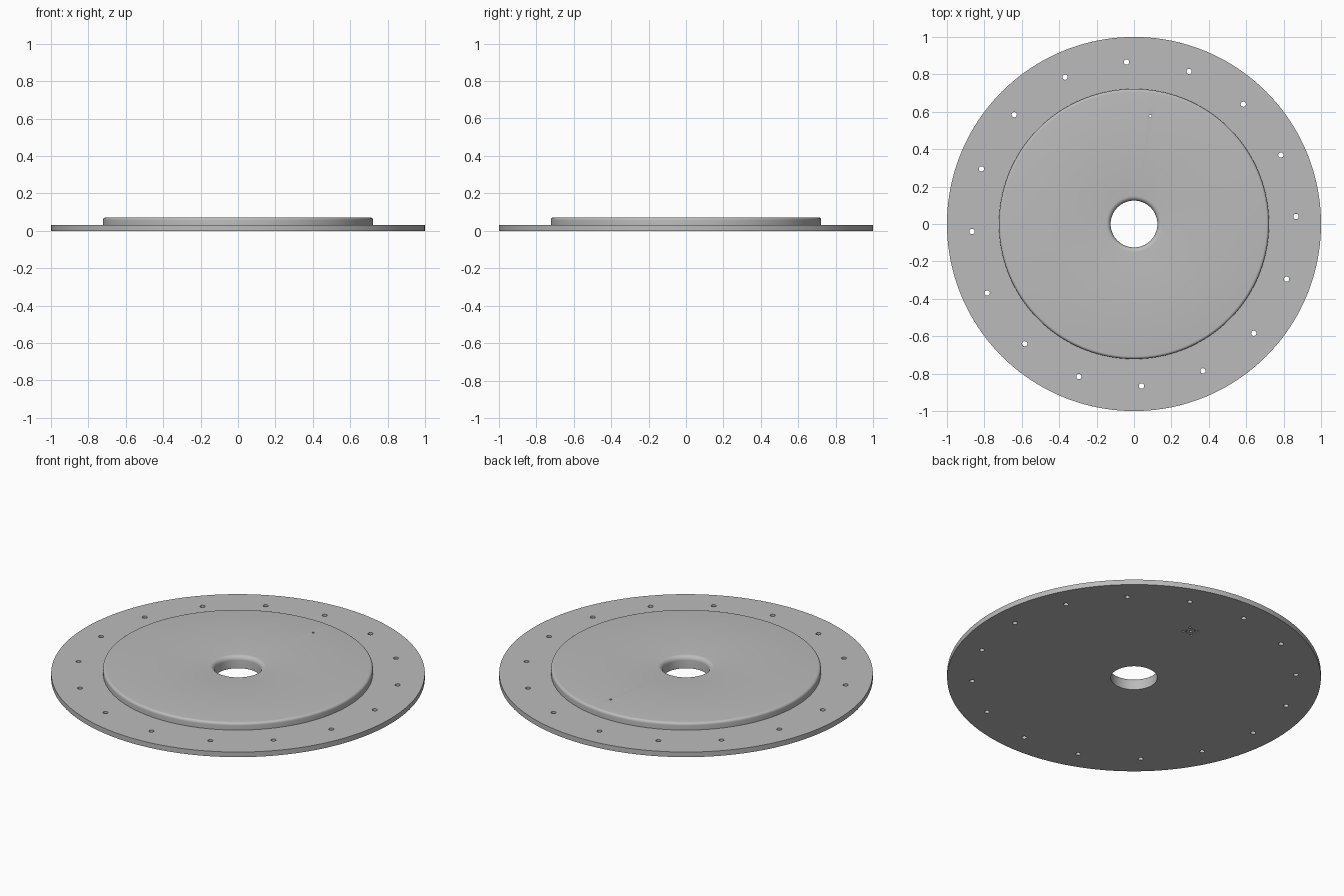
import bpy, bmesh, math
from mathutils import Matrix, Vector

old = bpy.data.objects.get("Cube")
if old:
    bpy.data.objects.remove(old, do_unlink=True)

SEGMENTS = 160
FLANGE_R, FLANGE_Z = 1.0, 0.03
HUB_R, HUB_Z, HUB_ROUND = 0.722, 0.072, 0.015
BORE_R, BORE_ROUND = 0.125, 0.025

steel = bpy.data.materials.new("plain grey metal")
steel.use_nodes = True
grey = (0.5, 0.5, 0.5, 1)
steel.diffuse_color = grey
steel.node_tree.nodes["Principled BSDF"].inputs["Base Color"].default_value = grey


def arc(cx, cz, r, start, end, steps=6):
    """Points of an arc in the radius/height plane, angles in degrees."""
    angles = [math.radians(start + (end - start) * i / steps) for i in range(steps + 1)]
    return [(cx + r * math.cos(a), cz + r * math.sin(a)) for a in angles]


def new_object(name, bm):
    mesh = bpy.data.meshes.new(name)
    bm.to_mesh(mesh)
    bm.free()
    obj = bpy.data.objects.new(name, mesh)
    bpy.context.collection.objects.link(obj)
    obj.data.materials.append(steel)
    return obj


# Flanged plate: closed cross-section turned about the vertical axis
profile = [(BORE_R, 0), (FLANGE_R, 0), (FLANGE_R, FLANGE_Z), (HUB_R, FLANGE_Z)]
profile += arc(HUB_R - HUB_ROUND, HUB_Z - HUB_ROUND, HUB_ROUND, 0, 90)
profile += arc(BORE_R + BORE_ROUND, HUB_Z - BORE_ROUND, BORE_ROUND, 90, 180)
bm = bmesh.new()
rings = []
for i in range(SEGMENTS):
    a = 2 * math.pi * i / SEGMENTS
    rings.append([bm.verts.new((r * math.cos(a), r * math.sin(a), z)) for r, z in profile])
for i, ring in enumerate(rings):
    following = rings[(i + 1) % SEGMENTS]
    for j in range(len(profile)):
        k = (j + 1) % len(profile)
        bm.faces.new((ring[j], following[j], following[k], ring[k]))
bmesh.ops.recalc_face_normals(bm, faces=bm.faces)
plate = new_object("flanged_plate", bm)


def drill(bm, x, y, radius, bottom, top, sides):
    bmesh.ops.create_cone(bm, cap_ends=True, segments=sides, radius1=radius, radius2=radius,
                          depth=top - bottom,
                          matrix=Matrix.Translation((x, y, (bottom + top) / 2)))


# Bolt circle, small port, and tiny blind holes around the port underneath
bm = bmesh.new()
for i in range(16):
    a = math.radians(2.65 + 22.5 * i)
    drill(bm, 0.867 * math.cos(a), 0.867 * math.sin(a), 0.014, -0.1, 0.1, 20)
port = Vector((0.088, 0.577))
drill(bm, port.x, port.y, 0.007, -0.1, 0.1, 16)
for i in range(4):
    a = math.radians(45 + 90 * i)
    drill(bm, port.x + 0.042 * math.cos(a), port.y + 0.042 * math.sin(a),
          0.006, -0.1, 0.03, 12)
cutter = new_object("hole_cutter", bm)
cutter.hide_render = True

# Shallow ring groove around the port on the underside
bm = bmesh.new()
groove = [(0.022, -0.02), (0.027, -0.02), (0.027, 0.008), (0.022, 0.008)]
loops = []
for i in range(32):
    a = 2 * math.pi * i / 32
    loops.append([bm.verts.new((port.x + r * math.cos(a), port.y + r * math.sin(a), z))
                  for r, z in groove])
for i, loop in enumerate(loops):
    following = loops[(i + 1) % 32]
    for j in range(4):
        k = (j + 1) % 4
        bm.faces.new((loop[j], following[j], following[k], loop[k]))
bmesh.ops.recalc_face_normals(bm, faces=bm.faces)
groove_cutter = new_object("groove_cutter", bm)
groove_cutter.hide_render = True

# Cut the holes, keep the result, then drop the cutters
for tool in (cutter, groove_cutter):
    mod = plate.modifiers.new(tool.name, "BOOLEAN")
    mod.operation = "DIFFERENCE"
    mod.solver = "EXACT"
    mod.object = tool
bpy.context.view_layer.update()
graph = bpy.context.evaluated_depsgraph_get()
cut_mesh = bpy.data.meshes.new_from_object(plate.evaluated_get(graph))
plate.modifiers.clear()
plate.data = cut_mesh
for tool in (cutter, groove_cutter):
    bpy.data.objects.remove(tool, do_unlink=True)

# Smooth round walls with crisp rims
bpy.ops.object.select_all(action="DESELECT")
plate.select_set(True)
bpy.context.view_layer.objects.active = plate
bpy.ops.object.shade_smooth_by_angle(angle=math.radians(30))
